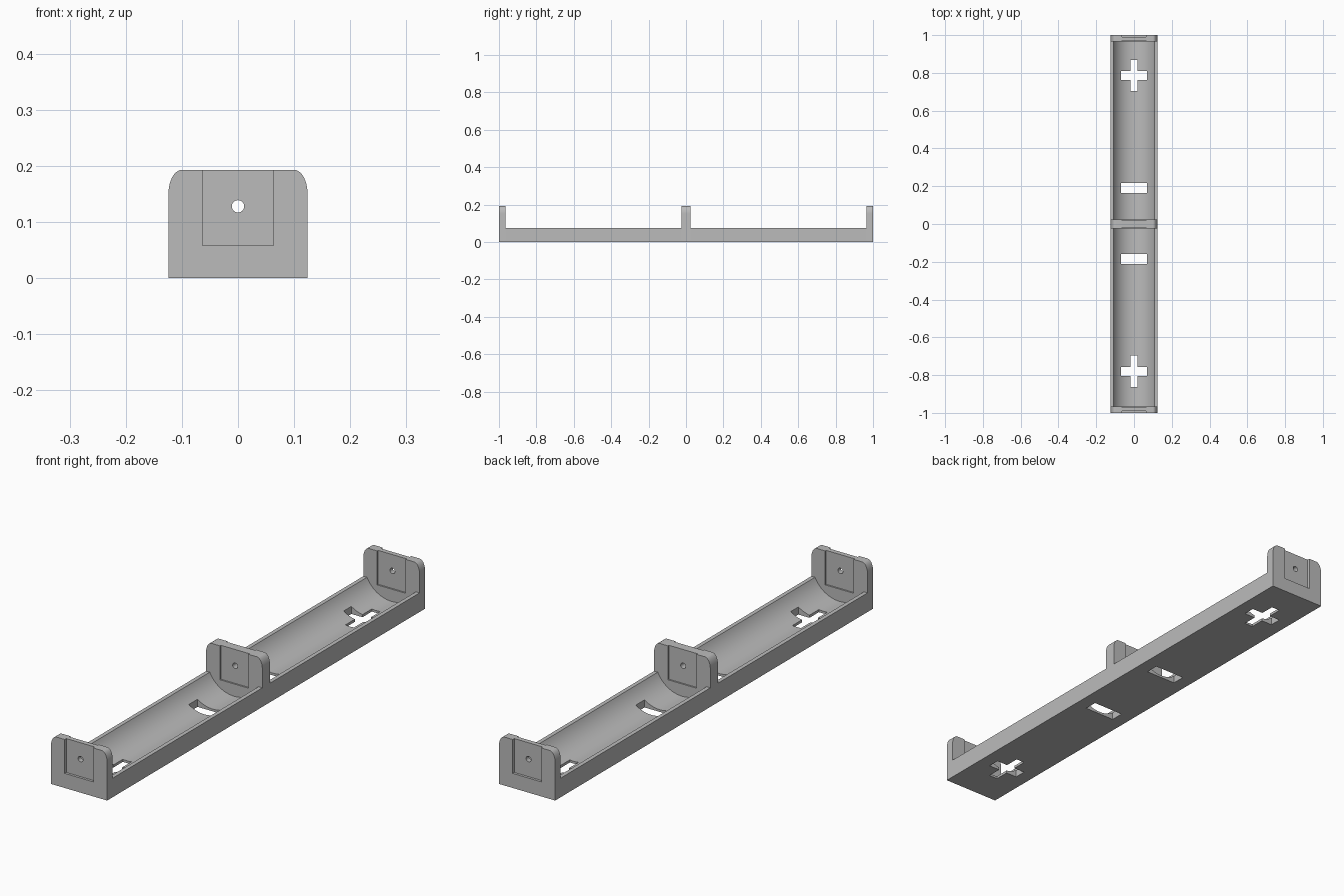
import bpy, bmesh
from math import sin, cos, pi, asin, acos
from mathutils import Matrix

cube = bpy.data.objects.get("Cube")
if cube:
    bpy.data.objects.remove(cube, do_unlink=True)

GREY = (0.5, 0.5, 0.5, 1)
plastic = bpy.data.materials.new("grey plastic")
plastic.use_nodes = True
plastic.diffuse_color = GREY
plastic.node_tree.nodes["Principled BSDF"].inputs["Base Color"].default_value = GREY

HALF_W, RIM_Z, TOP_Z = 0.124, 0.076, 0.193
BORE_R, BORE_Z = 0.12, 0.129
END_T, MID_T = 0.035, 0.024


def extrude(name, profile, y0, y1):
    """Extrude an x-z outline along y into a solid."""
    bm = bmesh.new()
    face = bm.faces.new([bm.verts.new((x, y0, z)) for x, z in profile])
    new = bmesh.ops.extrude_face_region(bm, geom=[face])["geom"]
    verts = [v for v in new if isinstance(v, bmesh.types.BMVert)]
    bmesh.ops.translate(bm, verts=verts, vec=(0, y1 - y0, 0))
    bmesh.ops.recalc_face_normals(bm, faces=bm.faces)
    mesh = bpy.data.meshes.new(name)
    bm.to_mesh(mesh)
    bm.free()
    ob = bpy.data.objects.new(name, mesh)
    bpy.context.collection.objects.link(ob)
    mesh.materials.append(plastic)
    return ob


def box(x, y0, y1, z0, z1):
    return extrude("cutter", [(-x, z0), (x, z0), (x, z1), (-x, z1)], y0, y1)


def cut(ob, cutters):
    """Subtract the cutters, bake the result and drop the cutters."""
    for c in cutters:
        c.hide_render = True
        mod = ob.modifiers.new("cut", "BOOLEAN")
        mod.operation, mod.solver, mod.object = "DIFFERENCE", "EXACT", c
    bpy.context.view_layer.update()
    graph = bpy.context.evaluated_depsgraph_get()
    mesh = bpy.data.meshes.new_from_object(ob.evaluated_get(graph))
    ob.modifiers.clear()
    ob.data = mesh
    for c in cutters:
        bpy.data.objects.remove(c, do_unlink=True)
    bpy.ops.object.select_all(action="DESELECT")
    ob.select_set(True)
    bpy.context.view_layer.objects.active = ob
    bpy.ops.object.shade_smooth_by_angle(angle=pi / 6)


# Trays: rectangular channel with a round bore, plus and minus openings
swing = acos((BORE_Z - RIM_Z) / BORE_R)
bore = [(BORE_R * sin(a), BORE_Z - BORE_R * cos(a))
        for a in (swing * (1 - i / 16) for i in range(33))]
channel = [(-HALF_W, RIM_Z), (-HALF_W, 0), (HALF_W, 0), (HALF_W, RIM_Z)] + bore
for name, s in (("front_tray", -1), ("back_tray", 1)):
    tray = extrude(name, channel, *sorted((s * MID_T, s * (1 - END_T))))
    plus, minus = s * 0.783 + 0.003, s * 0.188 + 0.003
    cut(tray, [box(0.068, minus - 0.027, minus + 0.027, -0.1, 0.3),
               box(0.068, plus - 0.024, plus + 0.024, -0.1, 0.3),
               box(0.019, plus - 0.083, plus + 0.083, -0.1, 0.3)])

# Upright plates: rounded shoulders, contact recesses on both faces, wire hole
shoulder = [(0.1 + (HALF_W - 0.1) * cos(a), 0.15 + (TOP_Z - 0.15) * sin(a))
            for a in (i * pi / 20 for i in range(11))]
outline = ([(-HALF_W, 0), (HALF_W, 0)] + shoulder
           + [(-x, z) for x, z in reversed(shoulder)])
wire = [(0.011 * cos(i * pi / 12), 0.128 + 0.011 * sin(i * pi / 12)) for i in range(24)]
for name, y0, y1, d0, d1 in (("front_plate", -1, END_T - 1, 0.01, 0.006),
                             ("middle_plate", -MID_T, MID_T, 0.006, 0.006),
                             ("back_plate", 1 - END_T, 1, 0.006, 0.01)):
    plate = extrude(name, outline, y0, y1)
    cut(plate, [box(0.063, y0 - 0.1, y0 + d0, 0.058, 0.3),
                box(0.063, y1 - d1, y1 + 0.1, 0.058, 0.3),
                extrude("cutter", wire, y0 - 0.2, y1 + 0.2)])
